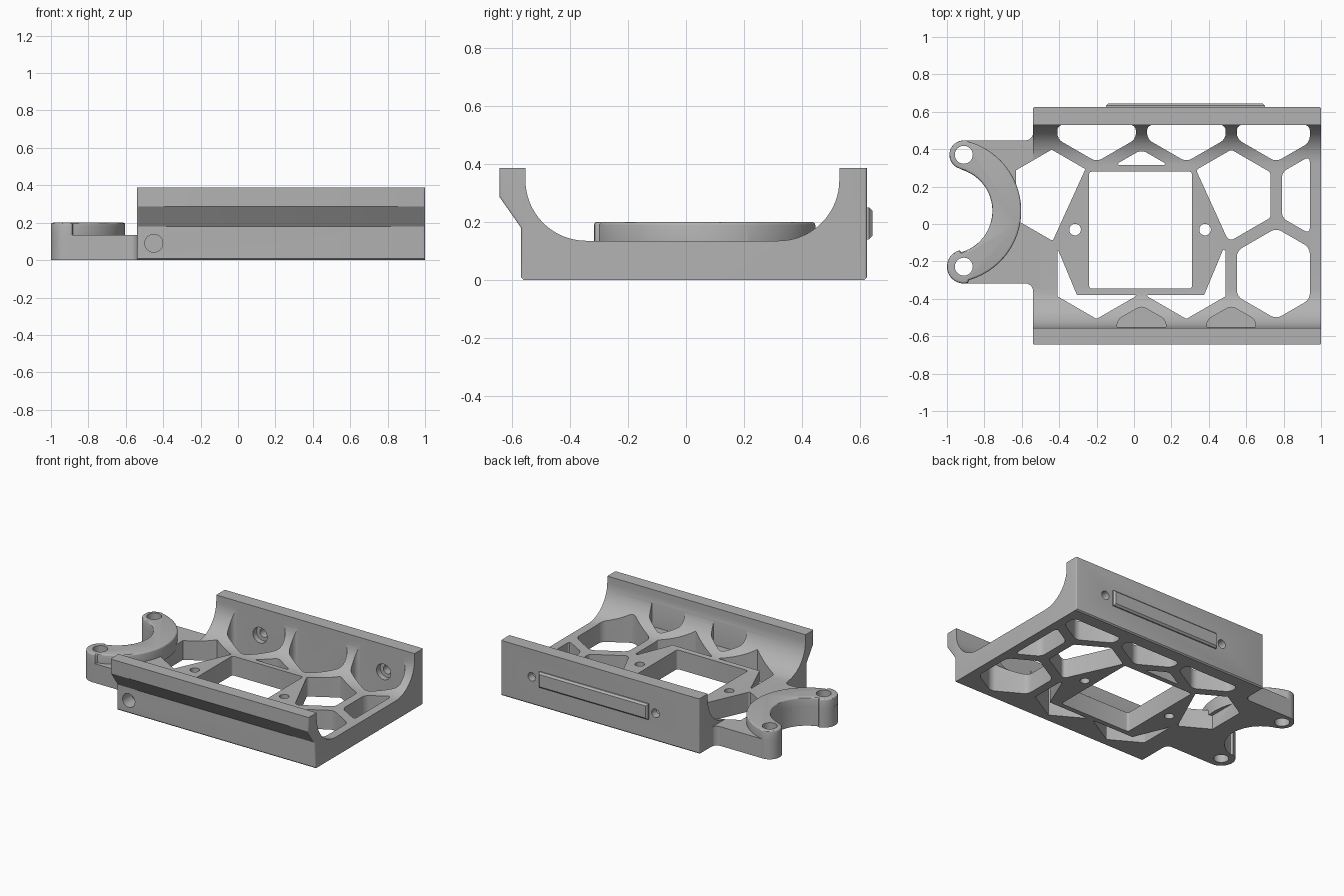
import bpy, bmesh
from math import sin, cos, radians, pi
from mathutils import Matrix

if "Cube" in bpy.data.objects:
    bpy.data.objects.remove(bpy.data.objects["Cube"])

grey = bpy.data.materials.new("plain grey")
grey.use_nodes = True
grey.diffuse_color = (0.45, 0.45, 0.45, 1)
grey.node_tree.nodes["Principled BSDF"].inputs["Base Color"].default_value = grey.diffuse_color

FLOOR = 0.135


def arc(x, y, r, start, end, steps=16):
    angles = [radians(start + (end - start) * i / steps) for i in range(steps + 1)]
    return [(x + r * cos(a), y + r * sin(a)) for a in angles]


def prism(name, outline, low, high, matrix=None):
    """Extrude a flat outline from low to high, then place it."""
    bm = bmesh.new()
    face = bm.faces.new([bm.verts.new((x, y, low)) for x, y in outline])
    top = bmesh.ops.extrude_face_region(bm, geom=[face])["geom"]
    for v in top:
        if isinstance(v, bmesh.types.BMVert):
            v.co.z = high
    if matrix:
        bm.transform(matrix)
    bmesh.ops.recalc_face_normals(bm, faces=bm.faces)
    mesh = bpy.data.meshes.new(name)
    bm.to_mesh(mesh)
    bm.free()
    mesh.materials.append(grey)
    obj = bpy.data.objects.new(name, mesh)
    bpy.context.collection.objects.link(obj)
    return obj


def combine(target, other, operation="DIFFERENCE", keep=False):
    mod = target.modifiers.new("combine", "BOOLEAN")
    mod.operation, mod.object, mod.solver = operation, other, "EXACT"
    graph = bpy.context.evaluated_depsgraph_get()
    graph.update()
    mesh = bpy.data.meshes.new_from_object(target.evaluated_get(graph))
    target.modifiers.clear()
    target.data = mesh
    if not keep:
        bpy.data.objects.remove(other)


def round_edges(obj, rule, width, segments=4):
    bm = bmesh.new()
    bm.from_mesh(obj.data)
    bmesh.ops.dissolve_limit(bm, angle_limit=0.02, verts=bm.verts, edges=bm.edges)
    edges = [e for e in bm.edges if rule(e.verts[0].co, e.verts[1].co)]
    bmesh.ops.bevel(bm, geom=edges, offset=width, segments=segments, profile=0.5,
                    affect="EDGES", clamp_overlap=True)
    bm.to_mesh(obj.data)
    bm.free()


def clip(points, axis, limit, sign):
    """Keep the part of an outline on one side of an axis-aligned line."""
    result = []
    for p, q in zip(points, points[1:] + points[:1]):
        a, b = (p[axis] - limit) * sign, (q[axis] - limit) * sign
        if a >= 0:
            result.append(p)
        if a * b < 0:
            t = a / (a - b)
            result.append((p[0] + t * (q[0] - p[0]), p[1] + t * (q[1] - p[1])))
    return result


def hexagon(x, y, left, right, front, back):
    points = [(x + 0.2425 * sin(i * pi / 3), y + 0.2425 * cos(i * pi / 3)) for i in range(6)]
    for axis, limit, sign in ((0, left, 1), (0, right, -1), (1, front, 1), (1, back, -1)):
        points = clip(points, axis, limit, sign)
    return points


def upright(a, b):
    return abs(a.z - b.z) > 0.1 and abs(a.x - b.x) + abs(a.y - b.y) < 0.001


def drill_y(x, z, radius, start, end):
    place = Matrix.Translation((x, 0, z)) @ Matrix.Rotation(radians(-90), 4, "X")
    combine(tray, prism("drill", arc(0, 0, radius, 0, 345, 23), start, end, place))


# Tray: U-shaped cross-section run along x
section = [(-0.562, 0), (-0.57, 0.008), (-0.57, 0.18), (-0.645, 0.287), (-0.645, 0.387), (-0.555, 0.387)]
section += arc(-0.345, 0.345, 0.21, 180, 270) + arc(0.32, 0.345, 0.21, 270, 360)
section += [(0.53, 0.387), (0.625, 0.387), (0.625, 0.008), (0.617, 0)]
along_x = Matrix(((0, 0, 1, 0), (1, 0, 0, 0), (0, 1, 0, 0), (0, 0, 0, 1)))
tray = prism("tray", section, -0.54, 1.0, along_x)
round_edges(tray, lambda a, b: abs(a.x - b.x) < 0.001 and abs(a.z - b.z) > 0.02
            and (max(a.y, b.y) < -0.569 or min(a.y, b.y) > 0.62), 0.035)

# Flat arm that carries the clamp, with filleted roots
tip_high = (-0.91, 0.37, 0.077)
tip_low = (-0.91, -0.228, 0.09)
hub = (-0.987, 0.07)
arm_outline = [(-0.5, -0.36), (-0.5, 0.487)] + arc(-0.58, 0.487, 0.04, 0, -90, 6)
arm_outline += arc(*tip_high, 90, 255) + arc(*hub, 0.23, 74, -74, 24)
arm_outline += arc(*tip_low, 105, 270) + arc(-0.58, -0.358, 0.04, 90, 0, 6)
combine(tray, prism("arm", arm_outline, 0, FLOOR), "UNION")

# Solid zone around the window that the honeycomb must not cut
frame = prism("window_frame", [(-0.25, 0.315), (-0.43, -0.08), (-0.305, -0.38),
                               (0.375, -0.38), (0.5, -0.08), (0.32, 0.315)], -1, 1)
frame.hide_render = True

# Honeycomb openings through the floor
even, odd = (-0.2, 0.28, 0.76), (-0.44, 0.04, 0.52, 1.0)
for row, columns in ((-0.265, even), (0.155, odd), (0.575, even)):
    for x in columns:
        cell = prism("cell", hexagon(x, row, -0.63, 0.94, -0.55, 0.53), -0.2, 0.6)
        combine(cell, frame, keep=True)
        round_edges(cell, upright, 0.03)
        combine(tray, cell)
bpy.data.objects.remove(frame)

# Blind pockets in the front curve
for x in odd[1:3]:
    pocket = prism("pocket", hexagon(x, -0.68, x - 0.13, x + 0.13, -0.55, 0), 0.13, 0.6)
    round_edges(pocket, lambda a, b: upright(a, b) and a.y > -0.54, 0.025)
    combine(tray, pocket)

# Square window and its two screw holes
window = prism("window", [(-0.24, -0.345), (0.31, -0.345), (0.31, 0.28), (-0.24, 0.28)], -0.2, 0.6)
round_edges(window, upright, 0.015)
combine(tray, window)
for x in (-0.315, 0.38):
    combine(tray, prism("drill", arc(x, -0.03, 0.031, 0, 345, 23), -0.2, 0.6))

# Raised crescent clamp
clamp_outline = arc(*hub, 0.384, -74, 74, 40) + arc(*tip_high, 76, 255)
clamp_outline += arc(*hub, 0.23, 74, -74, 24) + arc(*tip_low, 105, 284)
clamp = prism("clamp", clamp_outline, 0.1, 0.2)
round_edges(clamp, lambda a, b: min(a.z, b.z) > 0.199, 0.012, 3)
combine(tray, clamp, "UNION")
for x, y, r in (tip_high, tip_low):
    combine(tray, prism("drill", arc(x, y, 0.048, 0, 345, 23), -0.2, 0.6))

# Countersunk screw holes in the back wall and a blind hole in the front
for x in (even[0], even[2]):
    drill_y(x, 0.195, 0.03, 0.5, 0.7)
    drill_y(x, 0.195, 0.055, 0.5, 0.57)
drill_y(-0.45, 0.09, 0.048, -0.7, -0.47)

# Locating rail on the back wall
on_back = Matrix.Rotation(radians(-90), 4, "X")
rail = prism("back_rail", [(-0.15, -0.14), (0.7, -0.14), (0.7, -0.25), (-0.15, -0.25)], 0.6, 0.645, on_back)
round_edges(rail, lambda a, b: min(a.y, b.y) > 0.64, 0.012, 1)

# Smooth shading with crisp corners
for obj in (tray, rail):
    bpy.ops.object.select_all(action="DESELECT")
    obj.select_set(True)
    bpy.context.view_layer.objects.active = obj
    bpy.ops.object.shade_smooth_by_angle(angle=radians(30))
